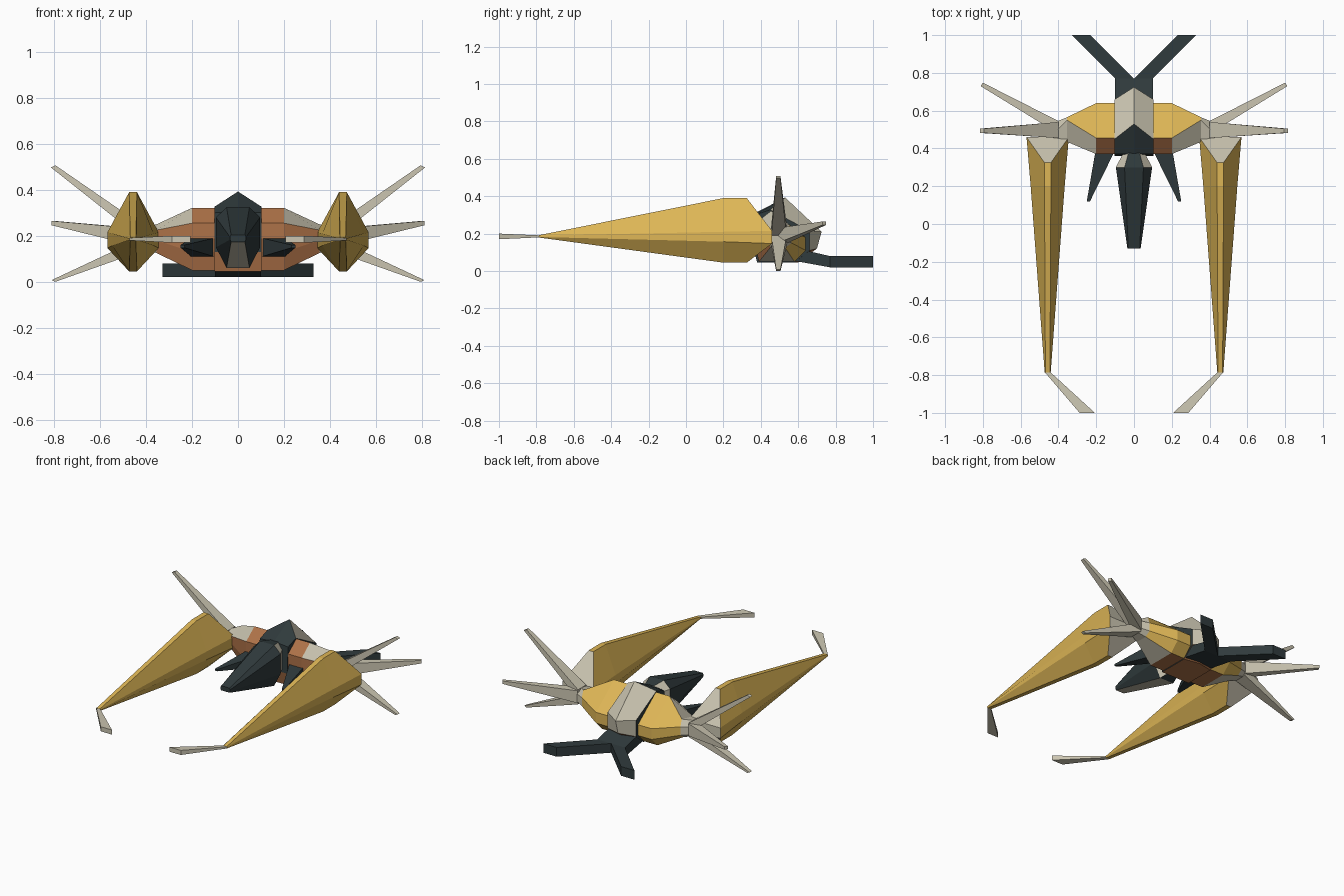
import bpy, bmesh

if "Cube" in bpy.data.objects:
    bpy.data.objects.remove(bpy.data.objects["Cube"])

# ---- colours ----
def material(name, r, g, b):
    lin = lambda c: ((c / 255 + 0.055) / 1.055) ** 2.4
    m = bpy.data.materials.new(name)
    m.diffuse_color = (lin(r), lin(g), lin(b), 1)
    m.use_nodes = True
    m.node_tree.nodes["Principled BSDF"].inputs["Base Color"].default_value = m.diffuse_color
    return m

MATS = [material("gold", 222, 182, 86), material("bone", 204, 198, 178),
        material("dark_slate", 48, 59, 61), material("rust_brown", 174, 114, 72)]
GOLD, BONE, DARK, RUST = range(4)


def loft(name, rings, rule, mirror=True, caps=(True, True)):
    """Skin a list of equal-length rings of points; rule(centre, normal) picks the colour."""
    bm = bmesh.new()
    vs = [[bm.verts.new(p) for p in r] for r in rings]
    n = len(rings[0])
    for a, b in zip(vs, vs[1:]):
        for i in range(n):
            j = (i + 1) % n
            bm.faces.new((a[i], a[j], b[j], b[i]))
    for use, ring in zip(caps, (vs[0], vs[-1])):
        if use:
            bm.faces.new(ring)
    bmesh.ops.recalc_face_normals(bm, faces=bm.faces)
    bm.normal_update()
    for f in bm.faces:
        f.material_index = rule(f.calc_center_median(), f.normal) if callable(rule) else rule
    me = bpy.data.meshes.new(name)
    bm.to_mesh(me)
    bm.free()
    for m in MATS:
        me.materials.append(m)
    ob = bpy.data.objects.new(name, me)
    bpy.context.collection.objects.link(ob)
    if mirror:
        ob.modifiers.new("mirror", 'MIRROR').use_axis[0] = True
    return ob


def at_x(x, prof):
    return [(x, y, z) for y, z in prof]


def box_y(y, x0, x1, z0, z1):
    return [(x0, y, z0), (x1, y, z0), (x1, y, z1), (x0, y, z1)]


def box_x(x, y0, y1, z0, z1):
    return [(x, y0, z0), (x, y1, z0), (x, y1, z1), (x, y0, z1)]


# ---- long front prongs: side points and ridge points have their own y ----
def prong_ring(y_side, y_ridge, cx, hw, rw, zt, zu, zl, zb):
    pts = [(rw, zt, y_ridge), (hw, zu, y_side), (hw, zl, y_side), (rw, zb, y_ridge)]
    return [(cx + w, y, z) for w, z, y in pts] + [(cx - w, y, z) for w, z, y in reversed(pts)]

loft("prong", [prong_ring(-.785, -.785, .457, .016, .012, .192, .189, .182, .179),
               prong_ring(.20, .20, .457, .09, .017, .39, .21, .157, .045),
               prong_ring(.46, .325, .457, .112, .017, .39, .215, .147, .045)],
     GOLD, caps=(True, False))

# rear covers of the prongs: sloped top, upright middle, sloped bottom
rear = prong_ring(.46, .325, .457, .112, .017, .39, .215, .147, .045)
strips = [[rear[0], rear[7]], [rear[1], rear[6]], [rear[2], rear[5]], [rear[3], rear[4]]]
cover_bm = bmesh.new()
rows = [[cover_bm.verts.new(p) for p in s] for s in strips]
for a, b in zip(rows, rows[1:]):
    f = cover_bm.faces.new((a[0], a[1], b[1], b[0]))
    f.normal_update()
    if f.normal.y < 0:
        f.normal_flip()
cover = bpy.data.meshes.new("prong_cover")
cover_bm.to_mesh(cover)
cover_bm.free()
cover.materials.append(MATS[BONE])
ob = bpy.data.objects.new("prong_cover", cover)
bpy.context.collection.objects.link(ob)
ob.modifiers.new("mirror", 'MIRROR')

# hooked blades on the prong tips
loft("tip_blade", [box_y(-.785, .442, .472, .18, .191), box_y(-1, .207, .288, .17, .2)], BONE)

# ---- shoulders reaching out to the prongs ----
SHOULDER = [(.455, .322), (.37, .255), (.37, .13), (.39, .05), (.58, .05), (.64, .11), (.64, .18)]
OUTER = [(.55, .25), (.435, .225), (.435, .18), (.45, .125), (.53, .125), (.565, .15), (.565, .205)]
TIP = [(.50, .235), (.45, .225), (.45, .16), (.465, .14), (.52, .14), (.545, .16), (.545, .21)]

def shoulder_colour(c, n):
    if c.x > .36:
        return BONE
    if n.y > .1:
        return GOLD
    if c.x > .2:
        return RUST if abs(n.z) < .45 else BONE
    return RUST

loft("shoulder", [at_x(.09, SHOULDER), at_x(.2, SHOULDER), at_x(.355, OUTER), at_x(.405, TIP)],
     shoulder_colour)

# ---- central hull with a raised ridge ----
HULL = [(.45, .327), (.37, .30), (.36, .13), (.38, .045), (.58, .045), (.66, .11), (.66, .215)]
RIDGE = [(.53, .393), (.37, .31), (.36, .13), (.38, .045), (.6, .045), (.70, .12), (.725, .21)]

def hull_colour(c, n):
    if n.y > .2 and n.z > -.2:
        return BONE
    return RUST if n.z < -.2 else DARK

loft("hull", [at_x(0, RIDGE), at_x(.102, HULL)], hull_colour, caps=(False, True))

# ---- nose with pale underside and neck ----
def octagon(y, w, wt, zt, zu, zl, zb):
    half = [(wt, zt), (w, zu), (w, zl), (wt, zb)]
    return [(x, y, z) for x, z in half] + [(-x, y, z) for x, z in reversed(half)]

def nose_colour(c, n):
    if c.y > .3:
        return DARK if abs(n.x) < .3 else BONE
    return BONE if n.z < -.6 else DARK

loft("nose", [octagon(-.13, .035, .03, .204, .195, .183, .174),
              octagon(.30, .096, .05, .325, .28, .15, .06),
              octagon(.38, .055, .028, .31, .27, .15, .08)], nose_colour, mirror=False)

# small dark fangs beside the nose
loft("fang", [box_y(.38, .105, .205, .11, .19), box_y(.12, .233, .25, .148, .16)], DARK)

# ---- forked tail ----
loft("tail_stem", [box_y(.55, 0, .1, .06, .13), box_y(.77, 0, .1, .02, .08)], DARK,
     caps=(True, False))
loft("tail_fork", [box_y(.77, 0, .1, .02, .08), box_y(1, .232, .328, .02, .08)], DARK)

# ---- three swept spikes at each shoulder end ----
loft("upper_spike", [box_x(.40, .455, .54, .17, .235),
                     [(.815, .482, .498), (.815, .505, .498), (.795, .505, .507), (.795, .482, .507)]], BONE)
loft("lower_spike", [box_x(.40, .455, .54, .14, .20),
                     [(.795, .482, .0), (.795, .505, .0), (.812, .505, .007), (.812, .482, .007)]], BONE)
loft("rear_spike", [[(.42, .49, .15), (.40, .545, .15), (.40, .545, .23), (.42, .49, .23)],
                    [(.812, .73, .246), (.80, .748, .246), (.80, .748, .265), (.812, .73, .265)]], BONE)
